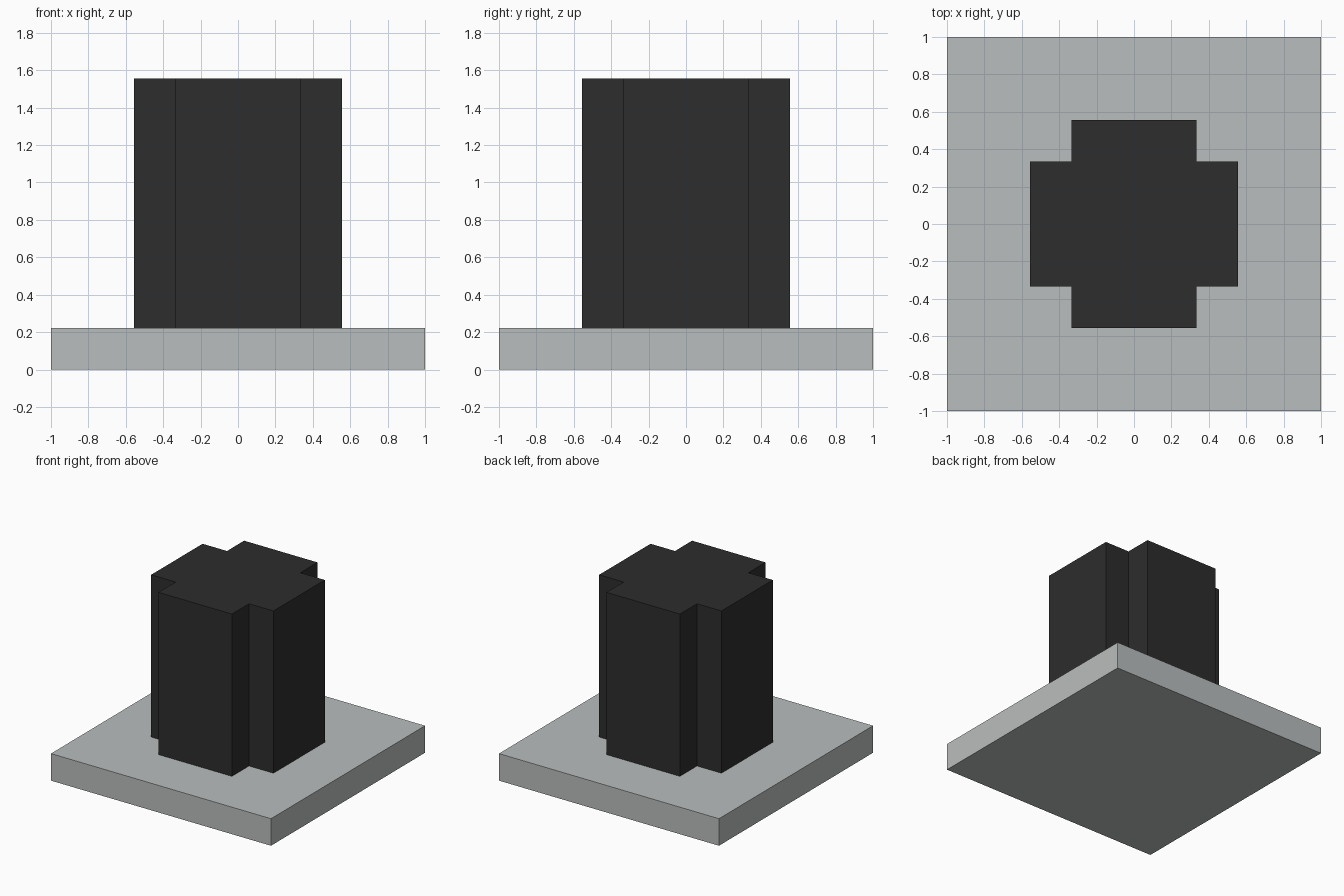
import bpy
import bmesh

cube = bpy.data.objects.get("Cube")
if cube:
    bpy.data.objects.remove(cube, do_unlink=True)

UNIT = 1 / 9  # module that every dimension is a multiple of


def make_material(name, colour):
    mat = bpy.data.materials.new(name)
    mat.use_nodes = True
    mat.diffuse_color = colour
    mat.node_tree.nodes["Principled BSDF"].inputs["Base Color"].default_value = colour
    return mat


def extrude_outline(name, outline, bottom, top, mat):
    """Closed flat-sided prism from an outline given in modules."""
    bm = bmesh.new()
    face = bm.faces.new([bm.verts.new((x * UNIT, y * UNIT, bottom * UNIT)) for x, y in outline])
    result = bmesh.ops.extrude_face_region(bm, geom=[face], use_keep_orig=True)
    raised = [g for g in result["geom"] if isinstance(g, bmesh.types.BMVert)]
    bmesh.ops.translate(bm, verts=raised, vec=(0, 0, (top - bottom) * UNIT))
    bmesh.ops.recalc_face_normals(bm, faces=bm.faces[:])
    mesh = bpy.data.meshes.new(name)
    bm.to_mesh(mesh)
    bm.free()
    mesh.materials.append(mat)
    obj = bpy.data.objects.new(name, mesh)
    bpy.context.collection.objects.link(obj)
    return obj


def four_corners(corner):
    """Repeat the corner points in all four quadrants by quarter turns."""
    points = []
    for _ in range(4):
        points += corner
        corner = [(-y, x) for x, y in corner]
    return points


light_grey = make_material("light grey", (0.49, 0.515, 0.509, 1))
charcoal = make_material("charcoal", (0.026, 0.026, 0.026, 1))

# Square base slab
extrude_outline("base_slab", four_corners([(9, 9)]), 0, 2, light_grey)

# Column with notched corners
extrude_outline("cross_column", four_corners([(5, 3), (3, 3), (3, 5)]), 2, 14, charcoal)
